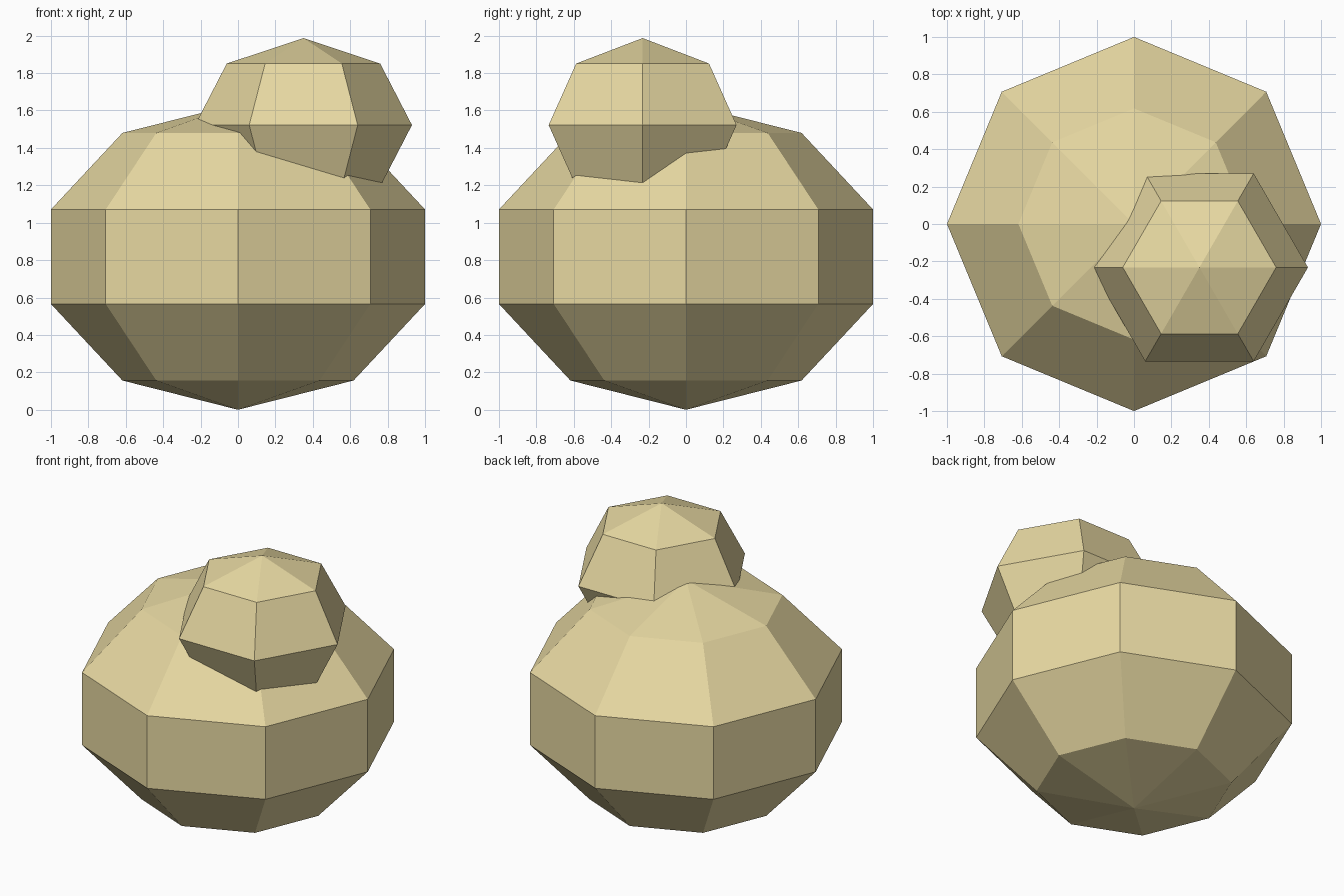
import bpy, bmesh
from math import sin, cos, pi

if "Cube" in bpy.data.objects:
    bpy.data.objects.remove(bpy.data.objects["Cube"])

stone = bpy.data.materials.new("sandy_stone")
stone.diffuse_color = (0.80, 0.69, 0.36, 1)
stone.use_nodes = True
stone.node_tree.nodes["Principled BSDF"].inputs["Base Color"].default_value = stone.diffuse_color


def faceted_ball(name, centre, radius, half_height, sides, bands):
    """Flat-shaded ball with corners starting on the +x axis."""
    bm = bmesh.new()
    cx, cy, cz = centre
    bottom = bm.verts.new((cx, cy, cz - half_height))
    top = bm.verts.new((cx, cy, cz + half_height))
    rings = []
    for b in range(1, bands):
        a = pi * b / bands
        r, z = radius * sin(a), cz - half_height * cos(a)
        rings.append([bm.verts.new((cx + r * cos(2 * pi * s / sides),
                                    cy + r * sin(2 * pi * s / sides), z))
                      for s in range(sides)])
    for s in range(sides):
        n = (s + 1) % sides
        bm.faces.new((bottom, rings[0][n], rings[0][s]))
        bm.faces.new((top, rings[-1][s], rings[-1][n]))
        for lo, hi in zip(rings, rings[1:]):
            bm.faces.new((lo[s], lo[n], hi[n], hi[s]))
    bmesh.ops.recalc_face_normals(bm, faces=bm.faces)
    mesh = bpy.data.meshes.new(name)
    bm.to_mesh(mesh)
    bm.free()
    mesh.materials.append(stone)
    obj = bpy.data.objects.new(name, mesh)
    bpy.context.collection.objects.link(obj)
    return obj


# Large eight-sided lower boulder (widest ring has radius 1)
faceted_ball("large_boulder", (0, 0, 0.818), 1 / sin(2 * pi / 5), 0.818, 8, 5)

# Small six-sided boulder resting into its shoulder
faceted_ball("small_boulder", (0.35, -0.232, 1.522), 0.58, 0.465, 6, 4)
